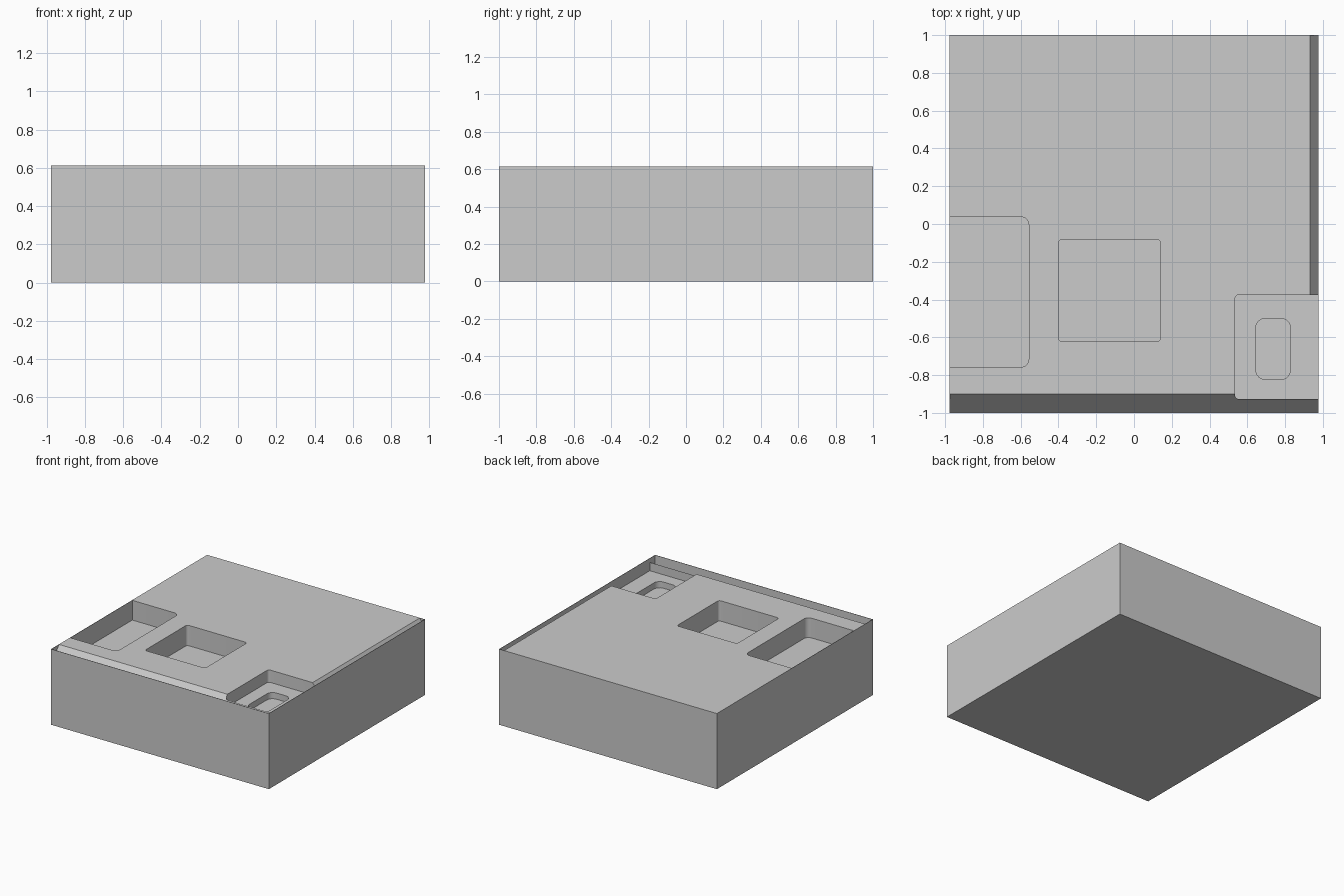
import bpy, bmesh, math
from mathutils import Vector

cube = bpy.data.objects.get("Cube")
if cube:
    bpy.data.objects.remove(cube, do_unlink=True)

grey = bpy.data.materials.new("plain_grey")
grey.use_nodes = True
colour = (0.6, 0.6, 0.6, 1)
grey.diffuse_color = colour
grey.node_tree.nodes["Principled BSDF"].inputs["Base Color"].default_value = colour

HX, HY, TOP, WALL = 0.977, 1.0, 0.613, 0.003
IX, IY = HX - WALL, HY - WALL      # inner faces of the thin outer skin


def prism(name, outline, offset):
    """Extrude a closed 3D outline along an offset."""
    bm = bmesh.new()
    face = bm.faces.new([bm.verts.new(p) for p in outline])
    new = bmesh.ops.extrude_face_region(bm, geom=[face])["geom"]
    verts = [v for v in new if isinstance(v, bmesh.types.BMVert)]
    bmesh.ops.translate(bm, verts=verts, vec=Vector(offset))
    bmesh.ops.recalc_face_normals(bm, faces=bm.faces)
    mesh = bpy.data.meshes.new(name)
    bm.to_mesh(mesh)
    bm.free()
    mesh.materials.append(grey)
    obj = bpy.data.objects.new(name, mesh)
    bpy.context.collection.objects.link(obj)
    return obj


def rounded(x0, x1, y0, y1, radii, z, steps=6):
    """Rectangle outline; radii run from the +x +y corner anticlockwise."""
    corners = [(x1, y1, -1, -1), (x0, y1, 1, -1), (x0, y0, 1, 1), (x1, y0, -1, 1)]
    pts = []
    for i, ((x, y, sx, sy), r) in enumerate(zip(corners, radii)):
        if r == 0:
            pts.append((x, y, z))
            continue
        for k in range(steps + 1):
            a = math.pi / 2 * (i + k / steps)
            pts.append((x + sx * r + r * math.cos(a), y + sy * r + r * math.sin(a), z))
    return pts


def cut(target, cutter):
    cutter.hide_render = True
    mod = target.modifiers.new(cutter.name, "BOOLEAN")
    mod.operation, mod.solver, mod.object = "DIFFERENCE", "EXACT", cutter
    bpy.context.view_layer.objects.active = target
    bpy.ops.object.modifier_apply(modifier=mod.name)
    bpy.data.objects.remove(cutter, do_unlink=True)


def pocket(name, x0, x1, y0, y1, radii, depth):
    cut(block, prism(name, rounded(x0, x1, y0, y1, radii, TOP - depth), (0, 0, depth + 0.1)))


# Main block
block = prism("block", rounded(-HX, HX, -HY, HY, (0, 0, 0, 0), 0), (0, 0, TOP))

# Sloped edges behind the thin front and left skins
UP = TOP + 0.1
front = [(-IX, -0.9, TOP), (-IX, -IY, TOP - 0.115), (-IX, -IY, UP), (-IX, -0.9, UP)]
cut(block, prism("front_slope", front, (2 * IX, 0, 0)))
side = [(0.932, -0.5, TOP), (IX, -0.5, TOP - 0.06), (IX, -0.5, UP), (0.932, -0.5, UP)]
cut(block, prism("side_slope", side, (0, 0.5 + IY, 0)))

# Pockets in the top
pocket("edge_pocket", -IX, -0.557, -0.757, 0.037, (0.04, 0, 0, 0.04), 0.16)
pocket("middle_pocket", -0.4, 0.14, -0.622, -0.082, (0.02,) * 4, 0.165)
pocket("corner_pocket", 0.535, IX, -0.927, -0.375, (0, 0.02, 0.02, 0), 0.1)
pocket("small_pocket", 0.645, 0.828, -0.823, -0.5, (0.05,) * 4, 0.15)

# Smooth the rounded corners only
bpy.ops.object.select_all(action="DESELECT")
block.select_set(True)
bpy.context.view_layer.objects.active = block
bpy.ops.object.shade_smooth_by_angle(angle=math.radians(25))
